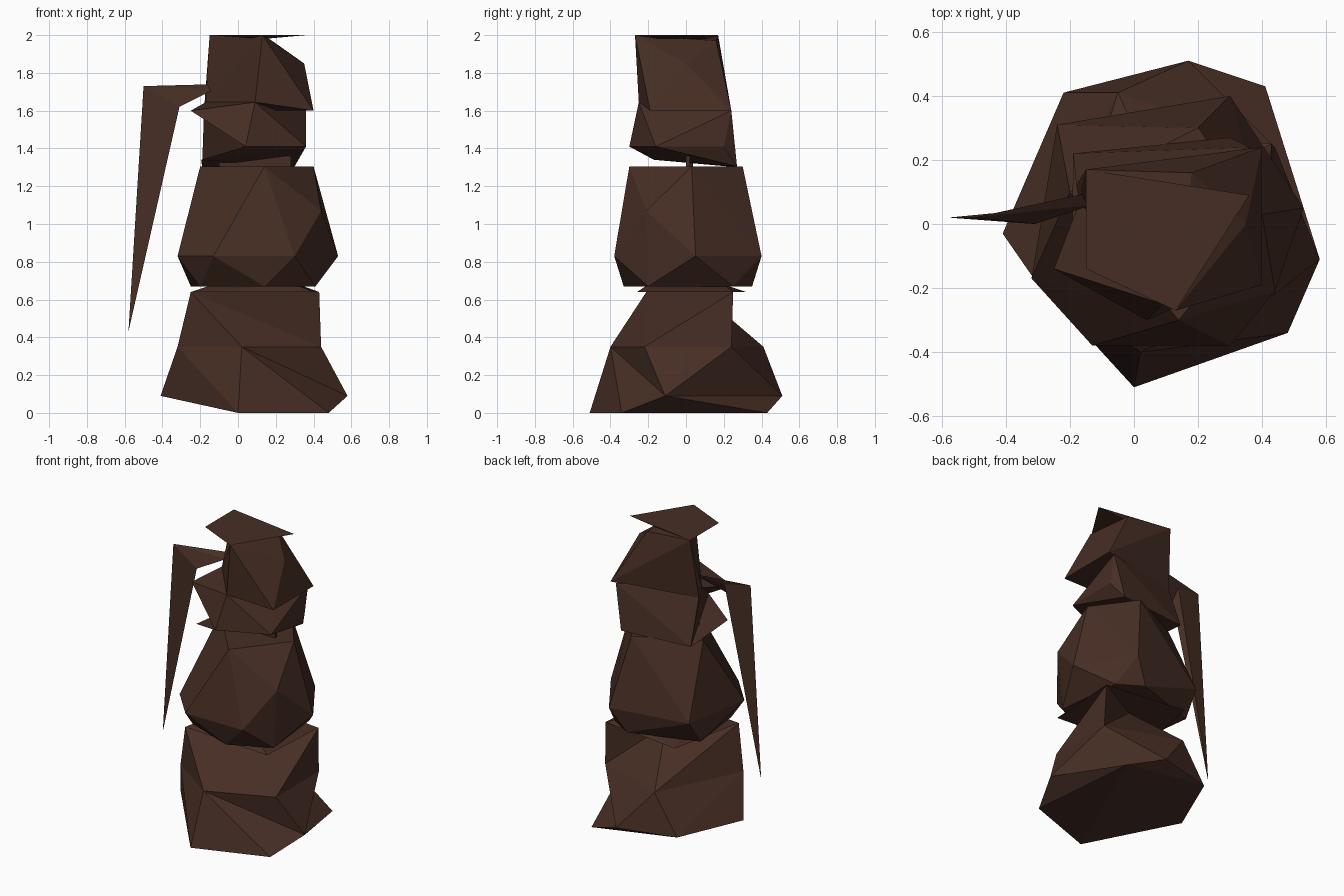
import bpy
import bmesh

default_cube = bpy.data.objects.get("Cube")
if default_cube:
    bpy.data.objects.remove(default_cube, do_unlink=True)

# Single dark brown colour
brown = bpy.data.materials.new("dark_brown")
brown.use_nodes = True
colour = (0.062, 0.027, 0.018, 1)
brown.diffuse_color = colour
shader = next(n for n in brown.node_tree.nodes if n.type == 'BSDF_PRINCIPLED')
shader.inputs["Base Color"].default_value = colour
shader.inputs["Roughness"].default_value = 0.9


def ring(height, *corners):
    """Corners of one level cross-section."""
    return [(x, y, height) for x, y in corners]


def chunk(name, *sections):
    """Faceted solid wrapped tightly around its cross-sections."""
    bm = bmesh.new()
    for section in sections:
        for corner in section:
            bm.verts.new(corner)
    result = bmesh.ops.convex_hull(bm, input=bm.verts[:])
    unused = {v for v in result["geom_interior"] + result["geom_unused"]
              if isinstance(v, bmesh.types.BMVert)}
    bmesh.ops.delete(bm, geom=list(unused), context='VERTS')
    bmesh.ops.recalc_face_normals(bm, faces=bm.faces[:])
    mesh = bpy.data.meshes.new(name)
    bm.to_mesh(mesh)
    bm.free()
    mesh.materials.append(brown)
    obj = bpy.data.objects.new(name, mesh)
    bpy.context.collection.objects.link(obj)
    return obj


# Base: flared foot whose toe corners stick out under a narrower body
waist_front = ring(.35, (.02, -.40))
waist_left = ring(.35, (.44, -.22), (.44, .24))
waist_right = ring(.35, (-.32, -.16))
waist_back = ring(.35, (-.05, .41))
foot_rim = ring(.09, (.58, -.11), (.17, .51), (-.22, .41), (-.41, -.03))
chunk("base_foot", foot_rim, waist_front, waist_left, waist_right, waist_back)
chunk("base_toes", ring(0, (0, -.51), (.48, -.34), (.41, .43)),
      foot_rim, waist_front, waist_right)

# Upper base: a sloping back and a leaning wedge on the left
shoulder_right = ring(.64, (-.25, -.21))
shoulder_left = ring(.64, (.43, .25))
peak = ring(.64, (.10, .07))
chunk("base_back", waist_front, waist_left, waist_right, waist_back,
      shoulder_right, peak)
chunk("base_wedge", waist_front, waist_left,
      shoulder_right, shoulder_left, peak)
chunk("base_flake", shoulder_right, shoulder_left,
      ring(.64, (.40, -.26), (-.14, .32)),
      ring(.68, (-.13, -.15), (.30, -.2), (.32, .2), (-.1, .2)))

# Middle boulder: widest low down, narrowing upwards
chunk("middle_boulder",
      ring(.67, (.14, -.33), (.41, -.2), (.36, .25), (.2, .35),
           (-.25, .2), (-.2, -.2)),
      ring(.83, (-.13, -.38), (.30, -.38), (.53, .05), (.30, .40),
           (-.24, .31), (-.32, -.17)),
      ring(1.07, (.44, -.21)),
      ring(1.305, (.14, -.30), (.40, .03), (.2, .3), (-.2, .1)))

# Head, lower block with a thin lip beneath it
head_foot = ring(1.305, (-.19, .22), (.30, .27))
chin = ring(1.41, (.04, -.30), (.36, -.16))
brow = ring(1.645, (.09, -.25), (-.17, .07))
chunk("head_lower", head_foot, chin, brow,
      ring(1.41, (.36, .2)),
      ring(1.6, (.36, .24), (-.18, .12)))
chunk("head_lip", head_foot, chin, ring(1.34, (-.195, -.17)))
chunk("neck", *[ring(z, (-.1, 0), (.28, 0), (.28, .02), (-.1, .02))
                for z in (1.29, 1.36)])

# Head, upper block with a side flake and an overhanging cap
head_top = ring(2, (-.15, .17), (.13, -.27))
chunk("head_upper", brow, head_top,
      ring(1.6, (.40, -.19), (.40, .24), (-.18, .12)),
      ring(1.85, (.35, 0)), ring(1.97, (.18, .16)))
chunk("head_flake", brow, chin[:1],
      ring(1.6, (-.25, -.14), (0, 0)))
chunk("head_cap", head_top, ring(2, (.36, .09), (-.15, -.14)),
      ring(1.98, (.14, .1), (.12, -.2)))

# Bent side branch: short arm, then a long spike pointing down
elbow = [(-.50, .02, 1.73), (-.31, 0, 1.62), (-.32, .045, 1.70)]
chunk("branch_arm", elbow, ring(1.74, (-.13, .1)),
      ring(1.71, (-.13, .06)))
chunk("branch_spike", elbow, ring(.43, (-.58, .02)))
